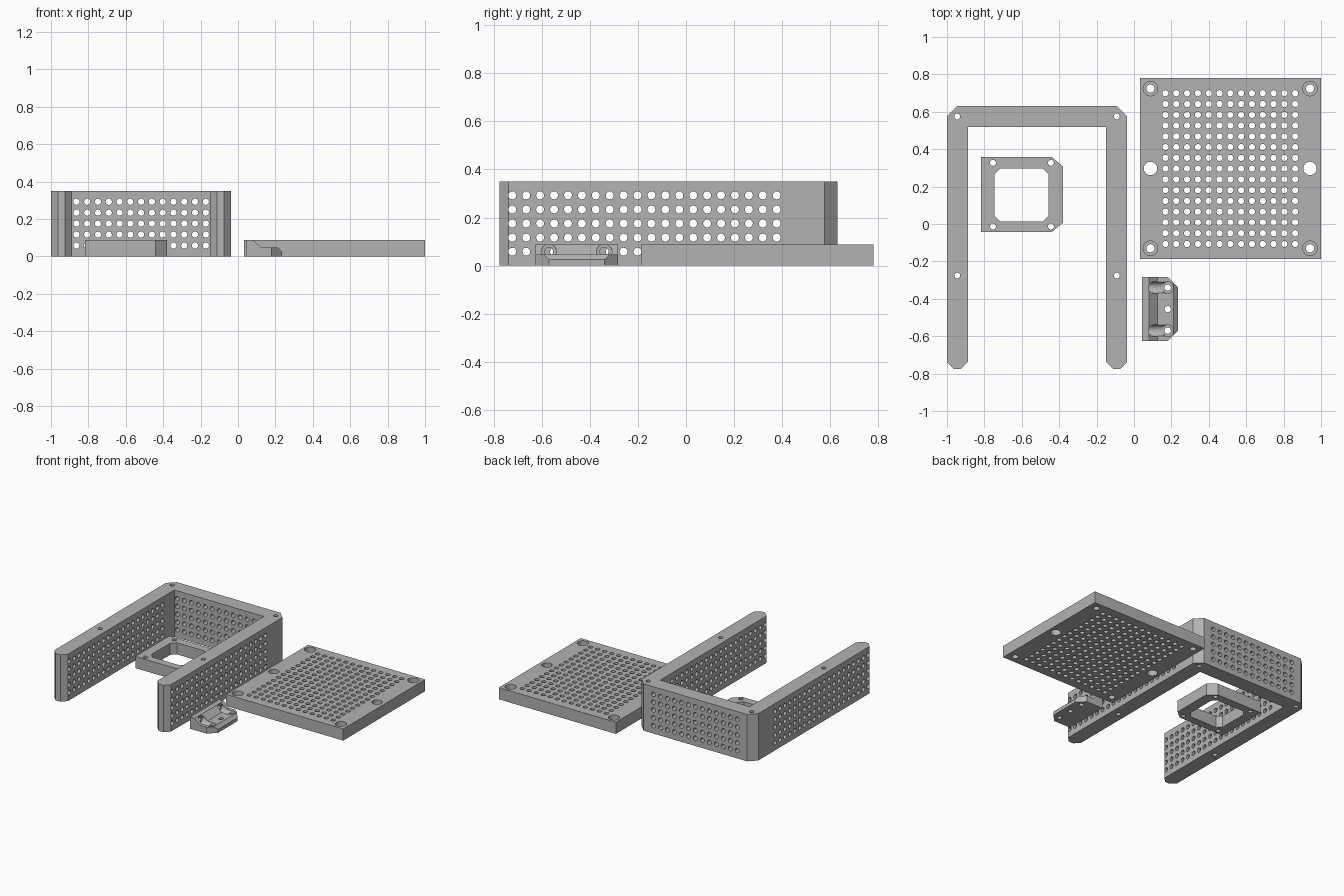
import bpy
import bmesh
from math import radians
from mathutils import Matrix, Vector

if "Cube" in bpy.data.objects:
    bpy.data.objects.remove(bpy.data.objects["Cube"], do_unlink=True)

grey = bpy.data.materials.new("plain grey")
grey.use_nodes = True
grey.diffuse_color = (0.45, 0.45, 0.45, 1)
grey.node_tree.nodes["Principled BSDF"].inputs["Base Color"].default_value = grey.diffuse_color


def add_object(name, bm):
    bmesh.ops.recalc_face_normals(bm, faces=bm.faces)
    mesh = bpy.data.meshes.new(name)
    bm.to_mesh(mesh)
    bm.free()
    mesh.materials.append(grey)
    obj = bpy.data.objects.new(name, mesh)
    bpy.context.collection.objects.link(obj)
    return obj


def prism(name, points, depth):
    """Extrude a closed outline along a vector."""
    bm = bmesh.new()
    face = bm.faces.new([bm.verts.new(p) for p in points])
    extruded = bmesh.ops.extrude_face_region(bm, geom=[face])
    verts = [v for v in extruded["geom"] if isinstance(v, bmesh.types.BMVert)]
    bmesh.ops.translate(bm, verts=verts, vec=depth)
    return add_object(name, bm)


def chamfered(x0, x1, y0, y1, c, z=0):
    """Rectangle outline with all four corners cut off."""
    return [(x0 + c, y0, z), (x1 - c, y0, z), (x1, y0 + c, z), (x1, y1 - c, z),
            (x1 - c, y1, z), (x0 + c, y1, z), (x0, y1 - c, z), (x0, y0 + c, z)]


def drills(rods, sides=24):
    """Cutter made of round rods, each given as start, end and radius."""
    bm = bmesh.new()
    for start, end, radius in rods:
        a, b = Vector(start), Vector(end)
        turn = (b - a).to_track_quat("Z", "Y").to_matrix().to_4x4()
        bmesh.ops.create_cone(bm, cap_ends=True, segments=sides, radius1=radius, radius2=radius,
                              depth=(b - a).length, matrix=Matrix.Translation((a + b) / 2) @ turn)
    return add_object("drill_cutter", bm)


def cut(obj, cutter):
    """Subtract the cutter, apply the result and discard the cutter."""
    cutter.hide_render = True
    mod = obj.modifiers.new("cut", "BOOLEAN")
    mod.operation, mod.solver, mod.object = "DIFFERENCE", "EXACT", cutter
    bpy.context.view_layer.objects.active = obj
    bpy.ops.object.modifier_apply(modifier=mod.name)
    bpy.data.objects.remove(cutter, do_unlink=True)


def vertical(places, radius, z0=-0.1, z1=0.5):
    return drills([((x, y, z0), (x, y, z1), radius) for x, y in places])


def grid(xs, ys):
    return [(x, y) for x in xs for y in ys]


def steps(first, last, count):
    return [first + (last - first) * i / (count - 1) for i in range(count)]


THICK, TALL, HOLE = 0.087, 0.35, 0.0165

# Perforated cover plate with counterbored corners
x0, x1, y0, y1 = 0.033, 1.0, -0.187, 0.78
cover = prism("cover_plate", [(x0, y0, 0), (x1, y0, 0), (x1, y1, 0), (x0, y1, 0)], (0, 0, THICK))
cut(cover, vertical(grid(steps(0.168, 0.862, 13), steps(-0.107, 0.699, 15)), HOLE))
corners = grid((0.088, 0.941), (-0.13, 0.724))
cut(cover, vertical(corners, 0.022))
cut(cover, vertical(corners, 0.039, z0=0.045))
cut(cover, vertical(grid((0.088, 0.941), (0.297,)), 0.036))

# U-shaped wall, drilled sideways through both legs and the back
left, right, back, front = -1.0, -0.037, 0.63, -0.775
wall, c, e = 0.112, 0.054, 0.037
mid = (left + right) / 2
half = [(mid, back), (left + c, back), (left, back - c), (left, front + e), (left + e, front),
        (left + wall - e, front), (left + wall, front + e), (left + wall, back - wall)]
outline = half + [(2 * mid - x, y) for x, y in reversed(half[1:])]
frame = prism("perforated_wall", [(x, y, 0) for x, y in outline], (0, 0, TALL))
rows = steps(0.058, 0.292, 5)
rods = [((-1.1, y, z), (0.1, y, z), HOLE) for y in steps(-0.722, 0.377, 20) for z in rows]
rods += [((x, 0.45, z), (x, 0.7, z), HOLE) for x in steps(-0.864, -0.172, 13) for z in rows]
cut(frame, drills(rods))
cut(frame, vertical(grid((-0.945, -0.092), (-0.276, 0.575)), 0.016))

# Square mounting ring with an octagonal opening
x0, x1, y0, y1 = -0.818, -0.38, -0.043, 0.358
ring = prism("mounting_ring", [(x0, y0, 0), (x1 - 0.06, y0, 0), (x1, y0 + 0.05, 0),
                               (x1, y1 - 0.05, 0), (x1 - 0.06, y1, 0), (x0, y1, 0)], (0, 0, THICK))
cut(ring, prism("opening_cutter", chamfered(-0.746, -0.457, 0.013, 0.298, 0.032, -0.1), (0, 0, 0.4)))
cut(ring, vertical(grid((-0.754, -0.444), (-0.013, 0.327)), 0.016))

# Small clamp bracket with screw recesses
y0, y1 = -0.626, -0.283
profile = [(0.042, 0), (0.235, 0), (0.235, 0.025), (0.212, 0.047), (0.126, 0.047),
           (0.08, THICK), (0.042, THICK)]
clamp = prism("clamp_bracket", [(x, y0, z) for x, z in profile], (0, y1 - y0, 0))
for edge, inward in ((y0, 1), (y1, -1)):
    corner = [(0.179, edge - inward * 0.01, -0.1), (0.169, edge - inward * 0.01, -0.1),
              (0.245, edge + inward * 0.066, -0.1), (0.3, edge - inward * 0.01, -0.1)]
    cut(clamp, prism("corner_cutter", corner, (0, 0, 0.4)))
screws = grid((0.18,), (-0.57, -0.34))
cut(clamp, drills([((0.08, y, 0.058), (x, y, 0.058), 0.032) for x, y in screws]))
cut(clamp, vertical(screws, 0.031, z0=0.0265))
cut(clamp, drills([((0, y, 0.058), (0.15, y, 0.058), 0.018) for x, y in screws]))
cut(clamp, vertical(screws + [(0.18, -0.455)], 0.017))

# Smooth the round hole walls and keep the plate edges crisp
bpy.ops.object.select_all(action="DESELECT")
for obj in (cover, frame, ring, clamp):
    obj.select_set(True)
bpy.ops.object.shade_smooth_by_angle(angle=radians(30))
